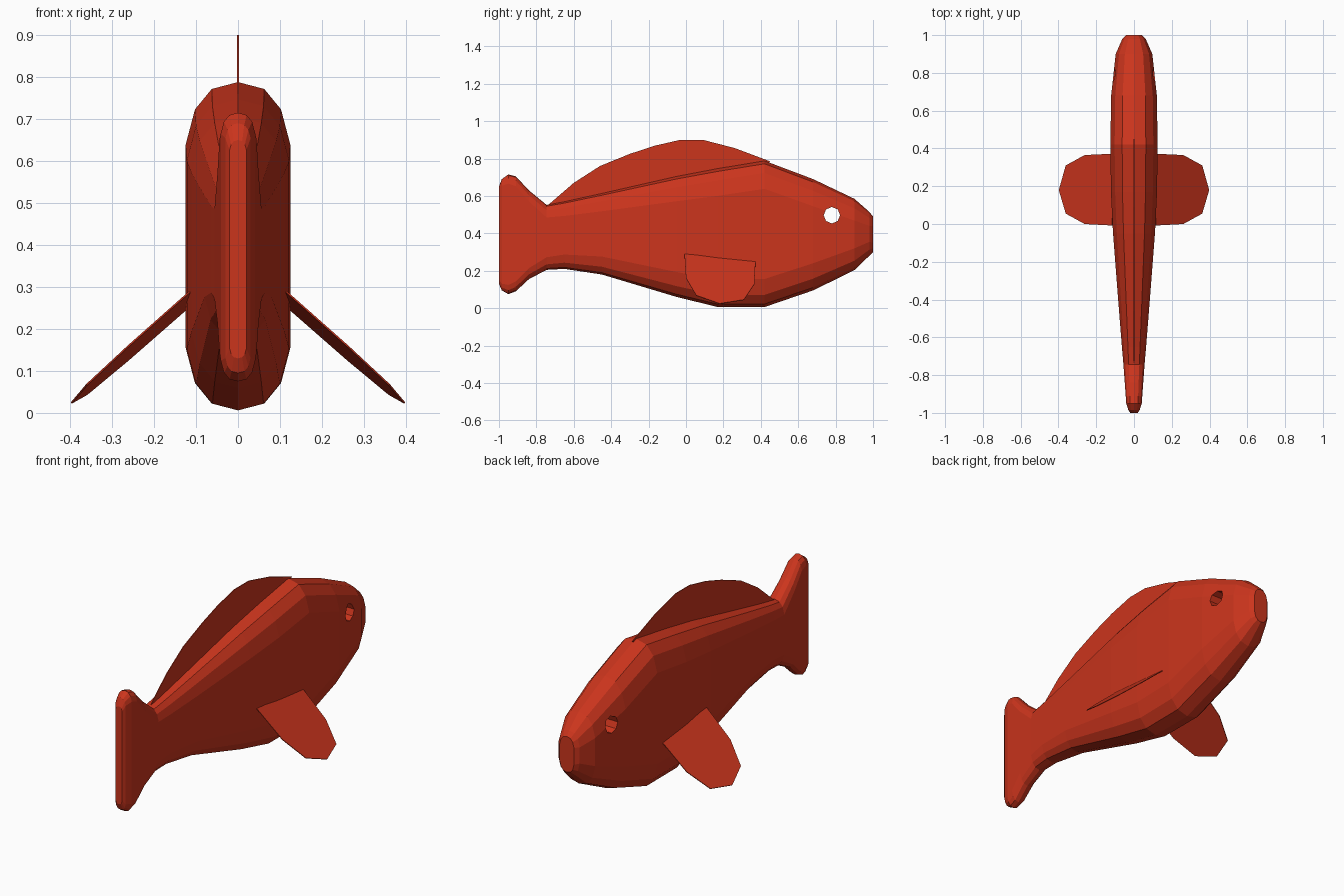
import bpy, bmesh, math
from mathutils import Matrix

if "Cube" in bpy.data.objects:
    bpy.data.objects.remove(bpy.data.objects["Cube"])

red = bpy.data.materials.new("red")
red.diffuse_color = (0.60, 0.035, 0.012, 1)
red.use_nodes = True
red.node_tree.nodes["Principled BSDF"].inputs["Base Color"].default_value = red.diffuse_color


def finish(bm, name):
    bmesh.ops.recalc_face_normals(bm, faces=bm.faces)
    me = bpy.data.meshes.new(name)
    bm.to_mesh(me)
    bm.free()
    me.materials.append(red)
    ob = bpy.data.objects.new(name, me)
    bpy.context.collection.objects.link(ob)
    return ob


def plate(name, outline, normal):
    """Thin sheet: two copies of the outline offset along the normal."""
    bm = bmesh.new()
    a = [bm.verts.new([c - n for c, n in zip(p, normal)]) for p in outline]
    b = [bm.verts.new([c + n for c, n in zip(p, normal)]) for p in outline]
    bm.faces.new(a)
    bm.faces.new(b)
    for i in range(len(a)):
        j = (i + 1) % len(a)
        bm.faces.new((a[i], a[j], b[j], b[i]))
    return finish(bm, name)


# Body stations from tail to nose: y, bottom z, top z, half width
stations = [
    (-1.0, 0.13, 0.65, 0.020), (-0.985, 0.095, 0.69, 0.030),
    (-0.95, 0.075, 0.715, 0.041), (-0.91, 0.09, 0.705, 0.044),
    (-0.84, 0.155, 0.63, 0.049), (-0.745, 0.205, 0.552, 0.056),
    (-0.65, 0.21, 0.570, 0.064), (-0.45, 0.18, 0.614, 0.080),
    (-0.05, 0.06, 0.705, 0.111), (0.17, 0.006, 0.747, 0.122),
    (0.42, 0.006, 0.788, 0.125), (0.68, 0.095, 0.69, 0.121),
    (0.90, 0.203, 0.585, 0.097), (0.98, 0.28, 0.515, 0.062),
    (1.0, 0.30, 0.49, 0.042)]

# Rounded shoulder of the cross-section: x fraction, drop from the top per half width
shoulder = [(0.0, 0.0), (0.5, 0.13), (0.82, 0.52), (1.0, 1.2)]

bm = bmesh.new()
rings = []
for y, lo, hi, w in stations:
    right = [(f * w, hi - d * w) for f, d in shoulder]
    right += [(f * w, lo + d * w) for f, d in reversed(shoulder)]
    loop = right + [(-x, z) for x, z in reversed(right[1:-1])]
    rings.append([bm.verts.new((x, y, z)) for x, z in loop])
for r, s in zip(rings, rings[1:]):
    for i in range(len(r)):
        j = (i + 1) % len(r)
        bm.faces.new((r[i], r[j], s[j], s[i]))
bm.faces.new(rings[0])
bm.faces.new(rings[-1])
body = finish(bm, "body")

# Eye hole drilled through the head
bm = bmesh.new()
bmesh.ops.create_cone(bm, cap_ends=True, segments=8, radius1=0.044, radius2=0.044,
                      depth=0.6, matrix=Matrix.Translation((0, 0.78, 0.497)) @
                      Matrix.Rotation(math.pi / 2, 4, 'Y'))
cutter = finish(bm, "eye_cutter")
cutter.hide_render = True
mod = body.modifiers.new("eye_hole", 'BOOLEAN')
mod.operation = 'DIFFERENCE'
mod.solver = 'EXACT'
mod.object = cutter
bpy.context.view_layer.objects.active = body
bpy.ops.object.modifier_apply(modifier=mod.name)
bpy.data.objects.remove(cutter)

# Dorsal fin, sunk slightly into the back
fin = [(-0.745, 0.545), (-0.6, 0.67), (-0.46, 0.76), (-0.3, 0.825), (-0.17, 0.868),
       (-0.03, 0.9), (0.09, 0.9), (0.26, 0.856), (0.45, 0.785), (0.40, 0.74), (-0.05, 0.66)]
plate("dorsal_fin", [(0, y, z) for y, z in fin], (0.002, 0, 0))

# Pectoral fins, sloping down and out
pec = [(0.115, -0.008), (0.26, 0.0), (0.36, 0.055), (0.397, 0.18),
       (0.36, 0.31), (0.26, 0.365), (0.115, 0.372)]
for side, name in ((1, "right_fin"), (-1, "left_fin")):
    pts = [(side * x, y, 0.263 - 0.88 * (x - 0.125) - 0.09 * (y - 0.18)) for x, y in pec]
    plate(name, pts, (side * 0.0013, 0, 0.0015))
